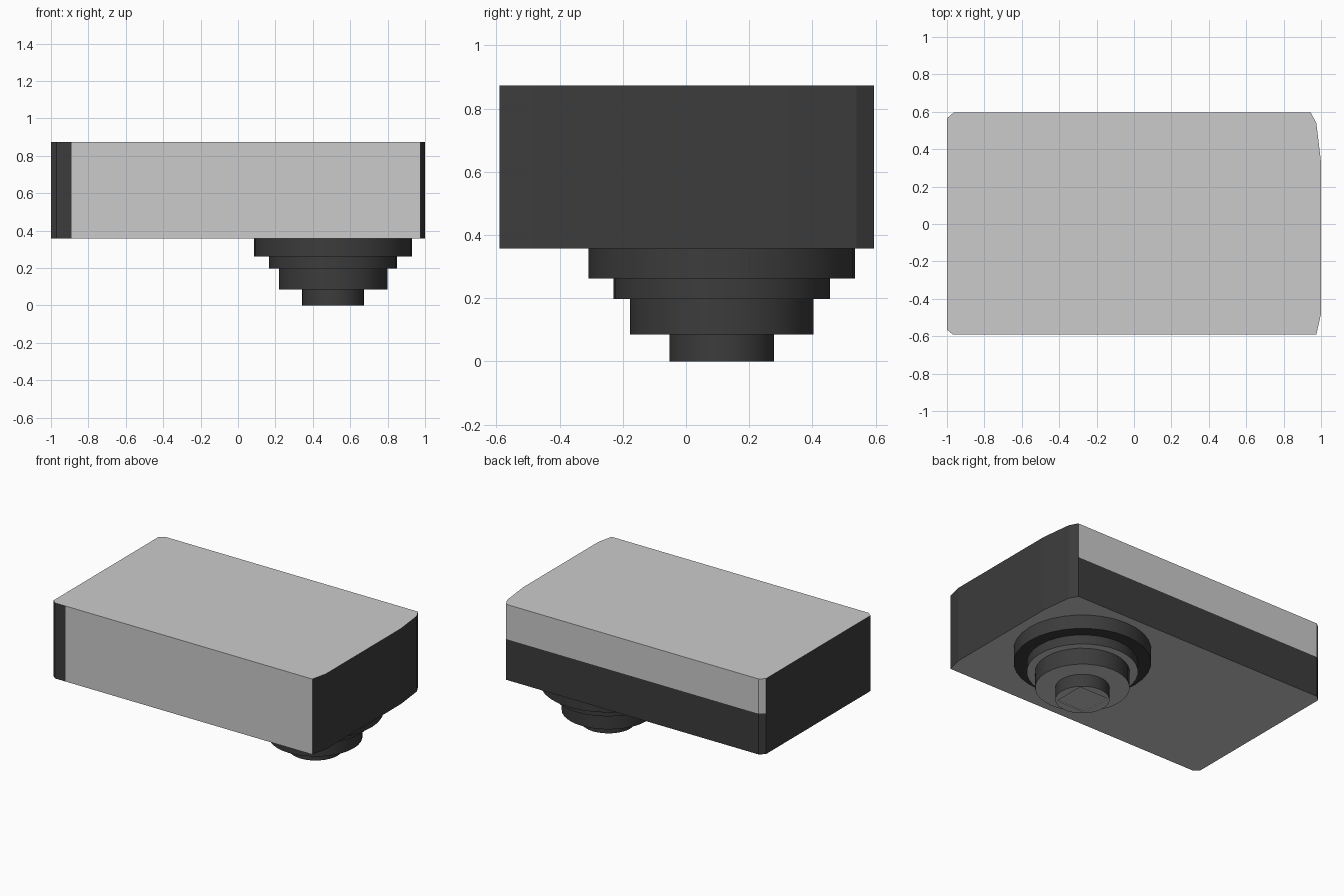
import bpy, bmesh, math

if "Cube" in bpy.data.objects:
    bpy.data.objects.remove(bpy.data.objects["Cube"])


def material(name, v):
    m = bpy.data.materials.new(name)
    m.diffuse_color = (v, v, v, 1)
    m.use_nodes = True
    m.node_tree.nodes["Principled BSDF"].inputs["Base Color"].default_value = m.diffuse_color
    return m


GREY = material("grey", 0.8)
DARK = material("dark", 0.045)


def add_object(name, bm):
    bmesh.ops.recalc_face_normals(bm, faces=bm.faces)
    me = bpy.data.meshes.new(name)
    bm.to_mesh(me)
    bm.free()
    me.materials.append(GREY)
    me.materials.append(DARK)
    ob = bpy.data.objects.new(name, me)
    bpy.context.collection.objects.link(ob)
    return ob


# Camera body: outline stacked at three heights, material chosen per wall
outline = [(-0.97, -0.59), (-0.89, -0.59), (0.975, -0.59), (1, -0.48), (1, 0.33),
           (0.975, 0.54), (0.945, 0.595), (-0.965, 0.595), (-1, 0.565), (-1, -0.565)]
GREY_WALLS = {1}        # front, full height
SPLIT_WALLS = {6, 7}    # back and its corner: grey only on the upper band
levels = (0.357, 0.635, 0.873)
bm = bmesh.new()
rows = [[bm.verts.new((x, y, z)) for x, y in outline] for z in levels]
n = len(outline)
for band in range(2):
    for i in range(n):
        j = (i + 1) % n
        f = bm.faces.new((rows[band][i], rows[band][j], rows[band + 1][j], rows[band + 1][i]))
        grey = i in GREY_WALLS or (i in SPLIT_WALLS and band == 1)
        f.material_index = 0 if grey else 1
bm.faces.new(rows[0])
bm.faces.new(rows[2])
add_object("camera_body", bm)

# Stepped lens: dark walls, grey end faces except the widest ring
CX, CY, SEG = 0.508, 0.113, 32


def lens_ring(name, r, z0, z1, dark_end=False):
    bm = bmesh.new()
    bmesh.ops.create_cone(bm, cap_ends=True, segments=SEG, radius1=r, radius2=r, depth=z1 - z0)
    bmesh.ops.translate(bm, verts=bm.verts, vec=(CX, CY, (z0 + z1) / 2))
    for f in bm.faces:
        f.material_index = 1 if dark_end or abs(f.normal.z) < 0.5 else 0
    ob = add_object(name, bm)
    for p in ob.data.polygons:
        p.use_smooth = abs(p.normal.z) < 0.5
    for e in ob.data.edges:
        a, b = (ob.data.vertices[k].co.z for k in e.vertices)
        e.use_edge_sharp = abs(a - b) < 1e-5
    return ob


lens_ring("lens_mount", 0.422, 0.262, 0.357, dark_end=True)
lens_ring("lens_collar", 0.342, 0.198, 0.262)
lens_ring("lens_barrel", 0.29, 0.085, 0.198)
tip = lens_ring("lens_tip", 0.166, 0.0, 0.085)

# Square window set very slightly into the lens tip
bm = bmesh.new()
bm.from_mesh(tip.data)
end = min(bm.faces, key=lambda f: f.calc_center_median().z)
rim = list(end.verts)
bmesh.ops.delete(bm, geom=[end], context='FACES_ONLY')
h = 0.11
square = [bm.verts.new((CX + a * h, CY + b * h, 0)) for a, b in ((1, 1), (-1, 1), (-1, -1), (1, -1))]
square_edges = [bm.edges.new((square[i], square[(i + 1) % 4])) for i in range(4)]
rim_edges = [e for e in bm.edges if all(v in rim for v in e.verts)]
bmesh.ops.bridge_loops(bm, edges=rim_edges + square_edges)
window = bm.faces.new(square)
bmesh.ops.inset_region(bm, faces=[window], thickness=0.008, depth=0)
bmesh.ops.translate(bm, verts=window.verts, vec=(0, 0, 0.006))
bmesh.ops.recalc_face_normals(bm, faces=bm.faces)
for f in bm.faces:
    if f.calc_center_median().z < 0.01:
        f.smooth = False
        f.material_index = 0
bm.to_mesh(tip.data)
bm.free()
